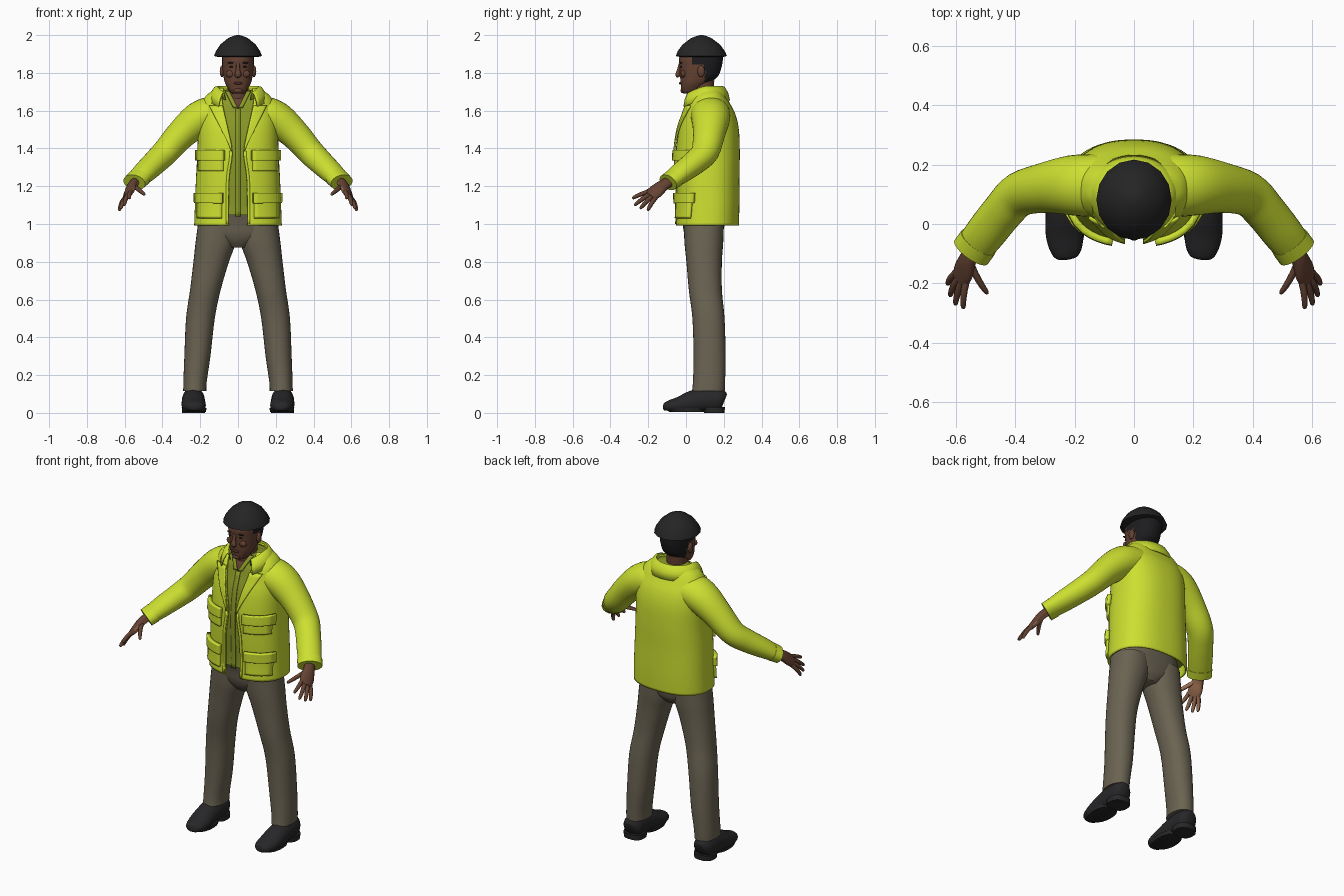
import bpy, bmesh, math
from mathutils import Vector

if "Cube" in bpy.data.objects:
    bpy.data.objects.remove(bpy.data.objects["Cube"])


def material(name, r, g, b):
    m = bpy.data.materials.new(name)
    m.diffuse_color = (r, g, b, 1)
    m.use_nodes = True
    m.node_tree.nodes["Principled BSDF"].inputs["Base Color"].default_value = m.diffuse_color
    return m


LIME = material("lime_cloth", .60, .74, .03)
OLIVE = material("olive_shirt", .25, .31, .02)
TAUPE = material("taupe_trousers", .145, .125, .085)
SKIN = material("brown_skin", .13, .055, .032)
PALM = material("light_palm", .36, .17, .09)
LIP = material("dark_lip", .07, .025, .018)
BLACK = material("black_cap", .018, .018, .018)
HAIR = material("dark_hair", .012, .012, .014)
SHOE = material("black_leather", .02, .02, .022)


def spline(rows, k=4):
    """Smoothly subdivide a list of equal-length rows."""
    out = []
    for i in range(len(rows) - 1):
        a, b, c, d = (rows[max(0, min(len(rows) - 1, i + o))] for o in (-1, 0, 1, 2))
        for s in range(k):
            t = s / k
            out.append([q + .5 * t * (r - p + t * (2*p - 5*q + 4*r - w + t * (3*(q - r) + w - p)))
                        for p, q, r, w in zip(a, b, c, d)])
    return out + [list(rows[-1])]


def skin_rings(name, rings, mat, closed=True, mirror=False, solid=0, angle=50):
    """Bridge rings of points into a surface, capped when closed."""
    bm = bmesh.new()
    vs = [[bm.verts.new(p) for p in ring] for ring in rings]
    n = len(rings[0])
    for lo, hi in zip(vs, vs[1:]):
        for j in range(n if closed else n - 1):
            k = (j + 1) % n
            bm.faces.new((lo[j], lo[k], hi[k], hi[j]))
    if closed:
        bm.faces.new(vs[0][::-1])
        bm.faces.new(vs[-1])
        bmesh.ops.recalc_face_normals(bm, faces=bm.faces)
    me = bpy.data.meshes.new(name)
    bm.to_mesh(me)
    bm.free()
    me.materials.append(mat)
    ob = bpy.data.objects.new(name, me)
    bpy.context.collection.objects.link(ob)
    bpy.ops.object.select_all(action='DESELECT')
    ob.select_set(True)
    bpy.context.view_layer.objects.active = ob
    bpy.ops.object.shade_smooth_by_angle(angle=math.radians(angle))
    if solid:
        m = ob.modifiers.new("thickness", 'SOLIDIFY')
        m.thickness, m.offset = abs(solid), math.copysign(1, solid)
    if mirror:
        ob.modifiers.new("mirror", 'MIRROR')
    return ob


def spow(v, e):
    return math.copysign(abs(v) ** e, v)


def ring(z, cx, rx, yf, yb, p=2, n=32, a0=0, a1=2 * math.pi, full=True):
    """Horizontal superellipse, starting at the front and running toward +x."""
    pts = []
    for j in range(n):
        a = a0 + (a1 - a0) * j / (n if full else n - 1)
        pts.append((cx + rx * spow(math.sin(a), 2 / p),
                    (yf + yb) / 2 - (yb - yf) / 2 * spow(math.cos(a), 2 / p), z))
    return pts


def stack(name, rows, mat, p=2, n=32, k=4, **kw):
    return skin_rings(name, [ring(*r, p=p, n=n) for r in spline(rows, k)], mat, **kw)


def tube(name, rows, mat, up=(0, 0, 1), n=20, k=4, floor=None, mirror=True):
    """Sweep along rows of x, y, z, side radius, up radius."""
    rows = spline(rows, k)
    rings = []
    for i, (x, y, z, ra, rb) in enumerate(rows):
        t = Vector(rows[min(i + 1, len(rows) - 1)][:3]) - Vector(rows[max(i - 1, 0)][:3])
        side = t.cross(Vector(up)).normalized()
        top = side.cross(t).normalized()
        pts = [Vector((x, y, z)) + side * ra * math.cos(2 * math.pi * j / n)
               + top * rb * math.sin(2 * math.pi * j / n) for j in range(n)]
        if floor is not None:
            for q in pts:
                q.z = max(q.z, floor)
        rings.append(pts)
    return skin_rings(name, rings, mat, mirror=mirror)


def paint(ob, mat, rule):
    ob.data.materials.append(mat)
    for f in ob.data.polygons:
        if rule(f.center, f.normal):
            f.material_index = 1


# Jacket shell: z, half width, front y, back y, half of the front opening
P = 2.4
BODY = spline([(.992, .232, -.055, .28, .05), (1.1, .228, -.05, .283, .05),
               (1.25, .222, -.055, .283, .046), (1.38, .215, -.055, .285, .03),
               (1.5, .212, -.04, .28, .052), (1.58, .205, -.015, .262, .07),
               (1.64, .192, .005, .232, .082), (1.68, .168, .03, .21, .085),
               (1.705, .135, .045, .195, .08), (1.72, .11, .055, .185, .075)], 5)


def body_at(z):
    for a, b in zip(BODY, BODY[1:]):
        if z <= b[0]:
            t = max(0, (z - a[0]) / (b[0] - a[0]))
            return [u + (v - u) * t for u, v in zip(a, b)]
    return BODY[-1]


rings = []
for z, rx, yf, yb, gap in BODY:
    a0 = math.asin((gap / rx) ** (P / 2))
    rings.append(ring(z, 0, rx, yf, yb, P, 56, a0, 2 * math.pi - a0, False))
skin_rings("jacket_body", rings, LIME, closed=False, solid=-.009)

# Shirt under the jacket
skin_rings("shirt", [ring(z, 0, rx - .013, yf + .011, yb - .013, P, 48)
                     for z, rx, yf, yb, g in BODY if 1.03 < z < 1.71], OLIVE)


def patch(name, z0, z1, left, right, mat, depth=0, thick=.012, nx=6, nz=10, mirror=True):
    """Raised panel following the front of the torso."""
    rows = []
    for i in range(nz + 1):
        z = z0 + (z1 - z0) * i / nz
        _, rx, yf, yb, g = body_at(z)
        row = []
        for j in range(nx + 1):
            x = left(z) + (right(z) - left(z)) * j / nx
            u = min(abs(x) / rx, .97)
            row.append((x, (yf + yb) / 2 - (yb - yf) / 2 * (1 - u ** P) ** (1 / P) + depth, z))
        rows.append(row)
    return skin_rings(name, rows, mat, closed=False, solid=thick, mirror=mirror, angle=30)


# Cargo pockets with flaps
for label, z0, z1, x0, x1 in (("upper", 1.28, 1.385, .07, .208), ("lower", 1.03, 1.16, .078, .215)):
    patch(label + "_pocket", z0, z1 - .01, lambda z: x0 + .006, lambda z: x1 - .006, LIME, thick=.014)
    patch(label + "_pocket_flap", z1 - .05, z1 + .005, lambda z: x0, lambda z: x1, LIME, thick=.023)

# Lapels, front hems, shirt placket, bare neck opening
gap_at = lambda z: body_at(z)[4]
patch("lapel", 1.385, 1.625, gap_at, lambda z: gap_at(z) + .005 + .27 * (z - 1.385), LIME, -.003, .01)
patch("front_hem", 1.0, 1.385, gap_at, lambda z: gap_at(z) + .014, LIME, 0, .005, 2, 14)
patch("shirt_placket", 1.04, 1.61, lambda z: -.014, lambda z: .014, OLIVE, .011, .005, 2, 20, False)
patch("neck_opening", 1.61, 1.70, lambda z: -.5 * (z - 1.608), lambda z: .5 * (z - 1.608),
      SKIN, .009, .004, 6, 8, False)
patch("shirt_collar", 1.615, 1.70, lambda z: .5 * (z - 1.608), lambda z: .5 * (z - 1.608) + .022,
      OLIVE, .009, .01, 3, 8)

# Folded jacket collar, lower toward the front
rings = []
for rx, ry, z in ((.158, .128, 1.655), (.145, .118, 1.695), (.125, .1, 1.726), (.108, .088, 1.73), (.098, .08, 1.69)):
    pts = []
    for j in range(41):
        a = .72 + (2 * math.pi - 1.44) * j / 40
        front = max(0, math.cos(a))
        pts.append((rx * math.sin(a), .105 - ry * math.cos(a) - .03 * front, z - .05 * front ** 1.5))
    rings.append(pts)
skin_rings("jacket_collar", rings, LIME, closed=False, solid=-.006)

# Sleeves and cuffs
tube("sleeve", [(.10, .13, 1.585, .105, .085), (.16, .13, 1.575, .105, .095), (.22, .13, 1.545, .10, .092),
                (.30, .122, 1.475, .085, .08), (.385, .10, 1.38, .075, .07),
                (.44, .045, 1.325, .07, .064), (.50, -.03, 1.268, .068, .055),
                (.547, -.09, 1.222, .062, .043)], LIME, n=28)
tube("sleeve_cuff", [(.525, -.062, 1.243, .069, .05), (.549, -.095, 1.22, .069, .047)], LIME, n=28, k=2)

# Hands: palm, fingers, thumb
OUT = Vector((.8, -.2, .6)).normalized()
hand = [tube("palm", [(.54, -.08, 1.228, .03, .024), (.56, -.12, 1.205, .034, .024),
                      (.575, -.16, 1.172, .043, .021), (.587, -.19, 1.148, .036, .015)], SKIN, OUT, 16)]
for label, a, b in (("index_finger", (.566, -.195, 1.172), (.575, -.285, 1.135)),
                    ("middle_finger", (.58, -.19, 1.158), (.602, -.273, 1.098)),
                    ("ring_finger", (.592, -.18, 1.145), (.62, -.243, 1.08)),
                    ("little_finger", (.603, -.166, 1.133), (.628, -.203, 1.07)),
                    ("thumb", (.548, -.14, 1.2), (.493, -.235, 1.155))):
    a, b = Vector(a), Vector(b)
    pts = [(*(a.lerp(b, t) + OUT * .02 * t * (1 - t)), r, r) for t, r in
           ((-.15, .012), (.3, .012), (.7, .0105), (.94, .008), (1, .003))]
    hand.append(tube(label, pts, SKIN, OUT, 10, 2))
for ob in hand:
    paint(ob, PALM, lambda c, nrm: nrm.dot(OUT) < -.35)

# Trousers: pelvis and legs
stack("trouser_seat", [(.875, 0, .05, .03, .16), (.91, 0, .12, .005, .185), (.95, 0, .185, -.01, .195),
                       (1.0, 0, .21, -.018, .205), (1.05, 0, .205, -.03, .21)], TAUPE, p=2.3, n=40)
stack("trouser_leg", [(1.0, .108, .104, -.012, .2), (.9, .119, .106, -.008, .197), (.8, .142, .094, .002, .19),
                      (.65, .173, .081, .015, .19), (.5, .199, .076, .034, .204), (.3, .215, .069, .04, .21),
                      (.17, .227, .062, .037, .207), (.115, .229, .061, .032, .205)], TAUPE, p=2.2, mirror=True)

# Shoes with heel and sole
tube("shoe_upper", [(.236, .203, .062, .03, .035), (.236, .18, .068, .055, .062), (.236, .11, .068, .06, .068),
                    (.236, .04, .058, .062, .062), (.234, -.03, .04, .064, .048), (.229, -.085, .034, .054, .034),
                    (.225, -.113, .032, .036, .022), (.224, -.12, .032, .012, .008)], SHOE, n=24, floor=.012)
stack("shoe_heel", [(0, .236, .06, .095, .204), (.032, .236, .062, .09, .206)], SHOE, 2.6, k=1, mirror=True)
stack("shoe_sole", [(.006, .232, .062, -.09, .1), (.026, .232, .066, -.116, .11)], SHOE, 2.3, k=1, mirror=True)

# Neck and head; the hair is coloured on the back of the skull
stack("neck", [(1.6, 0, .07, .03, .15), (1.68, 0, .058, .022, .145), (1.76, 0, .056, .02, .15)], SKIN)
head = stack("head", [(1.69, 0, .026, -.012, .04), (1.702, 0, .044, -.022, .07), (1.74, 0, .066, -.028, .115),
                      (1.78, 0, .077, -.031, .168), (1.83, 0, .083, -.033, .188), (1.87, 0, .085, -.037, .195),
                      (1.905, 0, .083, -.03, .195)], SKIN, p=2.2, n=48, k=6)
paint(head, HAIR, lambda c, nrm: c.z > 1.755 and c.y > (.1 if c.z < 1.845 else .035))


def blob(name, loc, size, mat, mirror=True):
    """Small ellipsoid."""
    x, y, z = loc
    rows = []
    for i in range(9):
        t = math.pi * (i + .15) / 8.3
        s, c = math.sin(t), -math.cos(t)
        rows.append(ring(z + size[2] * c, x, size[0] * s, y - size[1] * s, y + size[1] * s, n=14))
    return skin_rings(name, rows, mat, mirror=mirror)


# Facial features
blob("ear", (.085, .08, 1.808), (.012, .02, .031), SKIN)
blob("eye", (.034, -.025, 1.832), (.013, .005, .004), HAIR)
blob("eyebrow", (.036, -.027, 1.853), (.02, .007, .0045), HAIR)
blob("cheek", (.04, -.014, 1.795), (.025, .014, .02), SKIN)
blob("lips", (0, -.028, 1.745), (.024, .009, .0075), LIP, False)
blob("chin", (0, -.017, 1.707), (.024, .012, .014), SKIN, False)
tube("nose", [(0, -.032, 1.85, .009, .006), (0, -.039, 1.815, .011, .009), (0, -.043, 1.79, .018, .013),
              (0, -.038, 1.778, .012, .008)], SKIN, up=(0, -1, 0), n=12, mirror=False)

# Faceted soft cap
stack("cap", [(1.884, 0, .105, -.03, .195), (1.889, 0, .127, -.054, .217), (1.915, 0, .117, -.044, .206),
              (1.95, 0, .094, -.018, .18), (1.983, 0, .054, .025, .137), (1.996, 0, .025, .057, .107),
              (2.0, 0, .006, .076, .088)], BLACK, n=16, k=1, angle=25)
